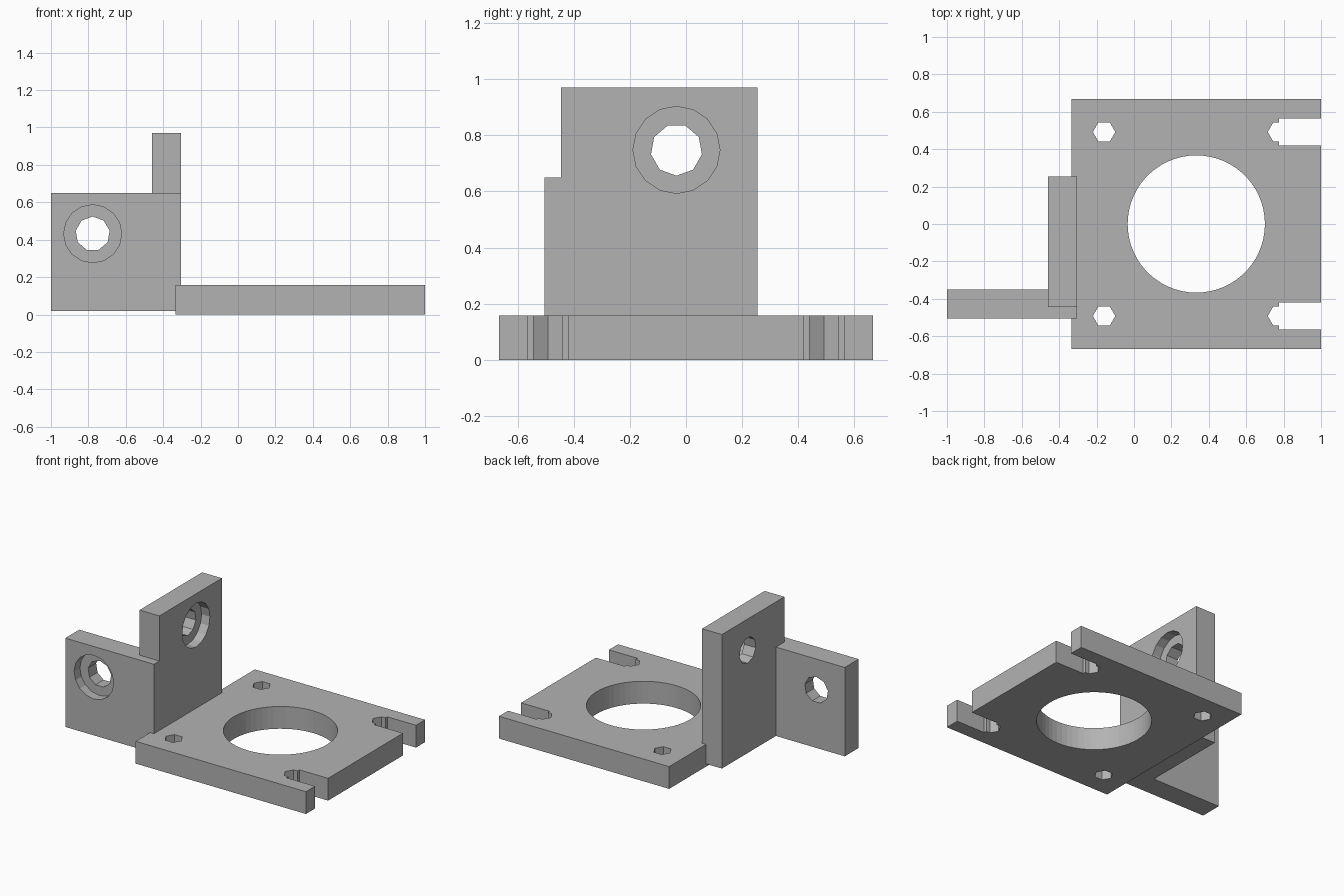
import bpy
import math
from mathutils import Matrix, Vector

default = bpy.data.objects.get("Cube")
if default:
    bpy.data.objects.remove(default, do_unlink=True)

GREY = 0.45
grey = bpy.data.materials.new("plain grey")
grey.use_nodes = True
grey.diffuse_color = (GREY, GREY, GREY, 1)
grey.node_tree.nodes["Principled BSDF"].inputs["Base Color"].default_value = (GREY, GREY, GREY, 1)


def prism(name, centre, right, up, radius, sides, depth, turn=0):
    """Solid regular prism; right and up span its cross-section."""
    right, up, centre = Vector(right), Vector(up), Vector(centre)
    axis = right.cross(up)
    ring = []
    for i in range(sides):
        a = turn + 2 * math.pi * i / sides
        ring.append(centre + radius * (right * math.cos(a) + up * math.sin(a)))
    verts = [p - axis * depth / 2 for p in ring] + [p + axis * depth / 2 for p in ring]
    faces = [list(reversed(range(sides))), list(range(sides, 2 * sides))]
    for i in range(sides):
        j = (i + 1) % sides
        faces.append([i, j, sides + j, sides + i])
    return make(name, verts, faces)


def make(name, verts, faces):
    mesh = bpy.data.meshes.new(name)
    mesh.from_pydata(verts, [], faces)
    mesh.materials.append(grey)
    obj = bpy.data.objects.new(name, mesh)
    bpy.context.collection.objects.link(obj)
    return obj


def box(name, low, high):
    low, high = Vector(low), Vector(high)
    bpy.ops.mesh.primitive_cube_add(size=1)
    obj = bpy.context.object
    obj.name = name
    size = high - low
    obj.data.transform(Matrix.Translation((low + high) / 2) @ Matrix.Diagonal((*size, 1)))
    obj.data.materials.append(grey)
    return obj


def combine(obj, tool, operation="DIFFERENCE"):
    """Apply one boolean and remove the tool."""
    mod = obj.modifiers.new(operation.lower(), "BOOLEAN")
    mod.operation = operation
    mod.solver = "EXACT"
    mod.object = tool
    bpy.context.view_layer.objects.active = obj
    bpy.ops.object.modifier_apply(modifier=mod.name)
    bpy.data.objects.remove(tool, do_unlink=True)


X, Y, Z = (1, 0, 0), (0, 1, 0), (0, 0, 1)

# Motor plate with a large bore, two screw holes and two open slots
HALF, THICK, PITCH = 0.667, 0.158, 0.492
plate = box("motor_plate", (-0.335, -HALF, 0), (1, HALF, THICK))
combine(plate, prism("bore", (0.333, 0, 0.08), X, Y, 0.367, 60, 0.5))
for side in (-1, 1):
    y = side * PITCH
    for x in (-0.16, 0.775):
        combine(plate, prism("screw_hole", (x, y, 0.08), X, Y, 0.06, 6, 0.5))
    combine(plate, box("slot", (0.775, y - 0.073, -0.2), (1.2, y + 0.073, 0.4)))

# Two upright walls joined at a right angle
bracket = box("mounting_bracket", (-0.46, -0.445, 0.02), (-0.305, 0.255, 0.97))
front_wall = box("front_wall", (-1, -0.505, 0.02), (-0.305, -0.35, 0.65))
combine(bracket, front_wall, "UNION")

# Counterbored bolt holes, one through each wall
SINK = 0.065
UP = math.pi / 2
for centre, right, normal, turn in (
    (Vector((-0.777, -0.505, 0.432)), X, Vector((0, -1, 0)), UP),
    (Vector((-0.305, -0.034, 0.748)), Y, Vector((1, 0, 0)), -UP),
):
    combine(bracket, prism("bolt_hole", centre, right, Z, 0.092, 9, 0.5, turn))
    combine(bracket, prism("counterbore", centre, right, Z, 0.155, 16, 2 * SINK, turn))
